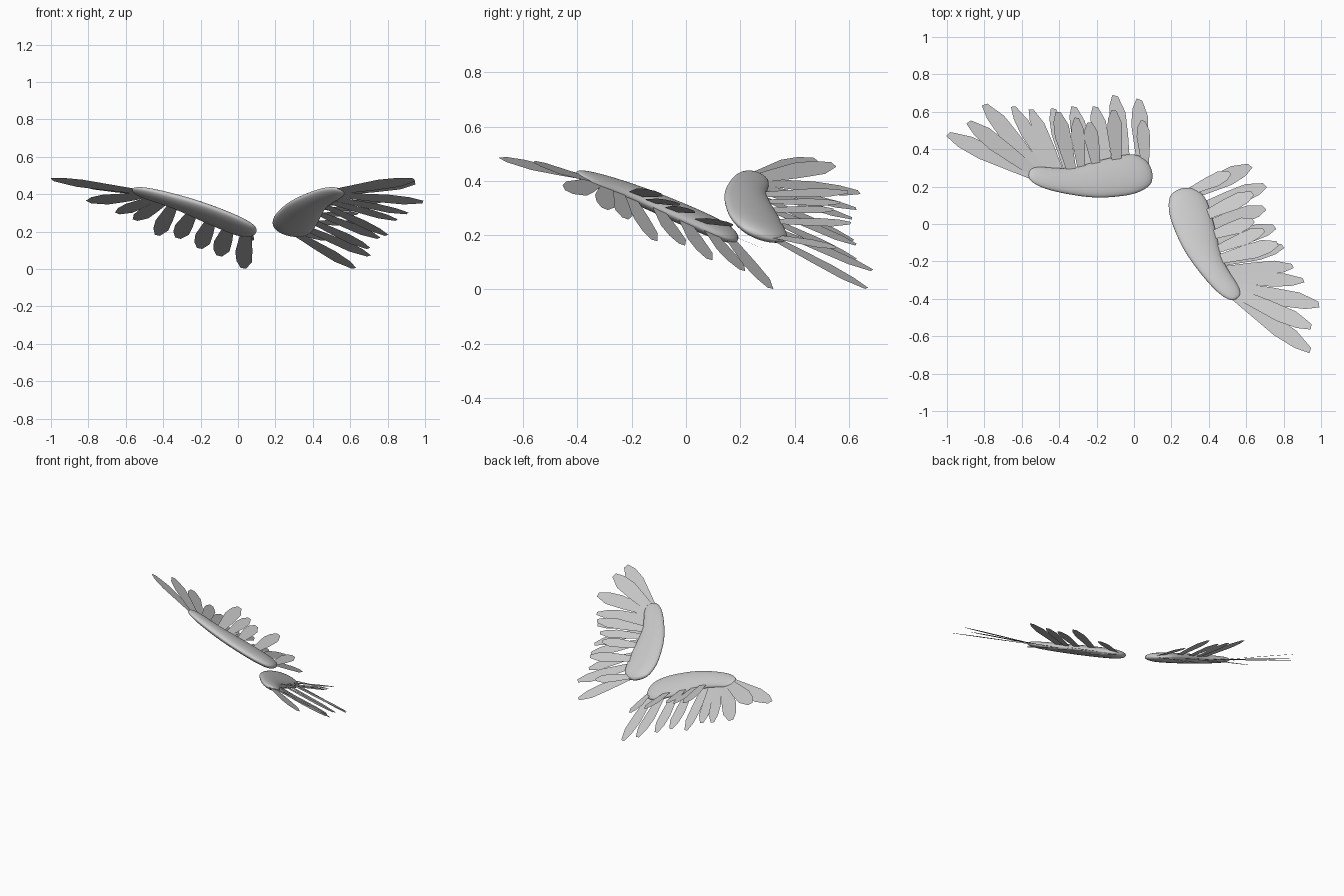
import bpy, bmesh, math
from mathutils import Vector, Matrix

if "Cube" in bpy.data.objects:
    bpy.data.objects.remove(bpy.data.objects["Cube"])

SX, SY = -0.34, -0.42                      # slope of the tilted wing plane
N = Vector((-SX, -SY, 1)).normalized()


def plane_z(x, y):
    return 0.42 + SX * (x + 0.56) + SY * (y - 0.27)


# vertical mirror plane between the two wings
MN = Vector((0.858, -0.513, 0)).normalized()
MP = Vector((-0.027, -0.10, 0))
MIRROR = Matrix.Translation(MP) @ Matrix.Scale(-1, 4, MN) @ Matrix.Translation(-MP)


def finish(bm, name, mirrored, smooth=False):
    if mirrored:
        bm.transform(MIRROR)
        bmesh.ops.reverse_faces(bm, faces=bm.faces[:])
    for f in bm.faces:
        f.smooth = smooth
    me = bpy.data.meshes.new(name)
    bm.to_mesh(me)
    bm.free()
    ob = bpy.data.objects.new(name, me)
    bpy.context.collection.objects.link(ob)
    return ob


# wing arm: x, leading y, trailing y, half thickness
STATIONS = [(-0.565, 0.245, 0.285, 0.008), (-0.54, 0.218, 0.305, 0.018),
            (-0.48, 0.186, 0.308, 0.025), (-0.35, 0.156, 0.290, 0.030),
            (-0.20, 0.134, 0.340, 0.034), (-0.08, 0.144, 0.368, 0.034),
            (0.0, 0.155, 0.382, 0.033), (0.065, 0.185, 0.350, 0.028),
            (0.10, 0.220, 0.285, 0.012)]


def arm(side, mirrored):
    bm = bmesh.new()
    rings, seg = [], 14
    chord = Vector((0, 1, SY))
    for x, lo, hi, th in STATIONS:
        ym, hw = (lo + hi) / 2, (hi - lo) / 2
        c = Vector((x, ym, plane_z(x, ym)))
        ring = []
        for k in range(seg):
            a = 2 * math.pi * k / seg
            ring.append(bm.verts.new(c + chord * hw * math.cos(a) + N * th * math.sin(a)))
        rings.append(ring)
    for r, q in zip(rings, rings[1:]):
        for k in range(seg):
            j = (k + 1) % seg
            bm.faces.new((r[k], r[j], q[j], q[k]))
    bm.faces.new(rings[0])
    bm.faces.new(rings[-1])
    bmesh.ops.recalc_face_normals(bm, faces=bm.faces[:])
    ob = finish(bm, side + "_wing_arm", mirrored, True)
    mod = ob.modifiers.new("round", "SUBSURF")
    mod.levels = mod.render_levels = 2


# feather outline: along the length, across the width
OUTLINE = [(0, -0.28), (0.62, -0.52), (0.85, -0.4), (1, -0.12),
           (0.98, 0.2), (0.76, 0.5), (0.45, 0.45), (0, 0.28)]


def feathers(side, name, rows, normal, mirrored):
    bm = bmesh.new()
    for base, tip, width in rows:
        b, t = Vector(base), Vector(tip)
        d = t - b
        across = d.cross(normal).normalized()
        f = bm.faces.new([bm.verts.new(b + d * u + across * (v * width)) for u, v in OUTLINE])
        f.normal_update()
        if f.normal.z < 0:
            f.normal_flip()
    finish(bm, side + "_" + name, mirrored)


# flight feathers: base x, base y, tip x, y, z, width
FLIGHT = [(-0.51, 0.25, -1.00, 0.48, 0.48, 0.10), (-0.51, 0.26, -0.89, 0.545, 0.463, 0.10),
          (-0.49, 0.27, -0.805, 0.64, 0.36, 0.10), (-0.43, 0.25, -0.65, 0.63, 0.298, 0.08),
          (-0.385, 0.25, -0.555, 0.615, 0.262, 0.08), (-0.34, 0.25, -0.435, 0.62, 0.18, 0.085),
          (-0.24, 0.28, -0.325, 0.63, 0.165, 0.09), (-0.14, 0.29, -0.21, 0.63, 0.11, 0.09),
          (-0.045, 0.30, -0.105, 0.69, 0.07, 0.095), (0.045, 0.29, 0.025, 0.67, 0.003, 0.095)]
# raised covert feathers, same layout
COVERTS = [(-0.33, 0.27, -0.41, 0.60, 0.36, 0.09), (-0.28, 0.29, -0.31, 0.57, 0.32, 0.075),
           (-0.20, 0.30, -0.24, 0.545, 0.295, 0.08), (-0.09, 0.31, -0.11, 0.61, 0.245, 0.085),
           (0.06, 0.32, 0.045, 0.555, 0.155, 0.075)]


def expand(table, lift):
    return [((bx, by, plane_z(bx, by) + lift), (tx, ty, tz), w)
            for bx, by, tx, ty, tz, w in table]


for side, mirrored in (("left", False), ("right", True)):
    arm(side, mirrored)
    feathers(side, "flight_feathers", expand(FLIGHT, 0.0), N, mirrored)
    feathers(side, "covert_feathers", expand(COVERTS, 0.008), Vector((0.36, 0.05, 1)), mirrored)
